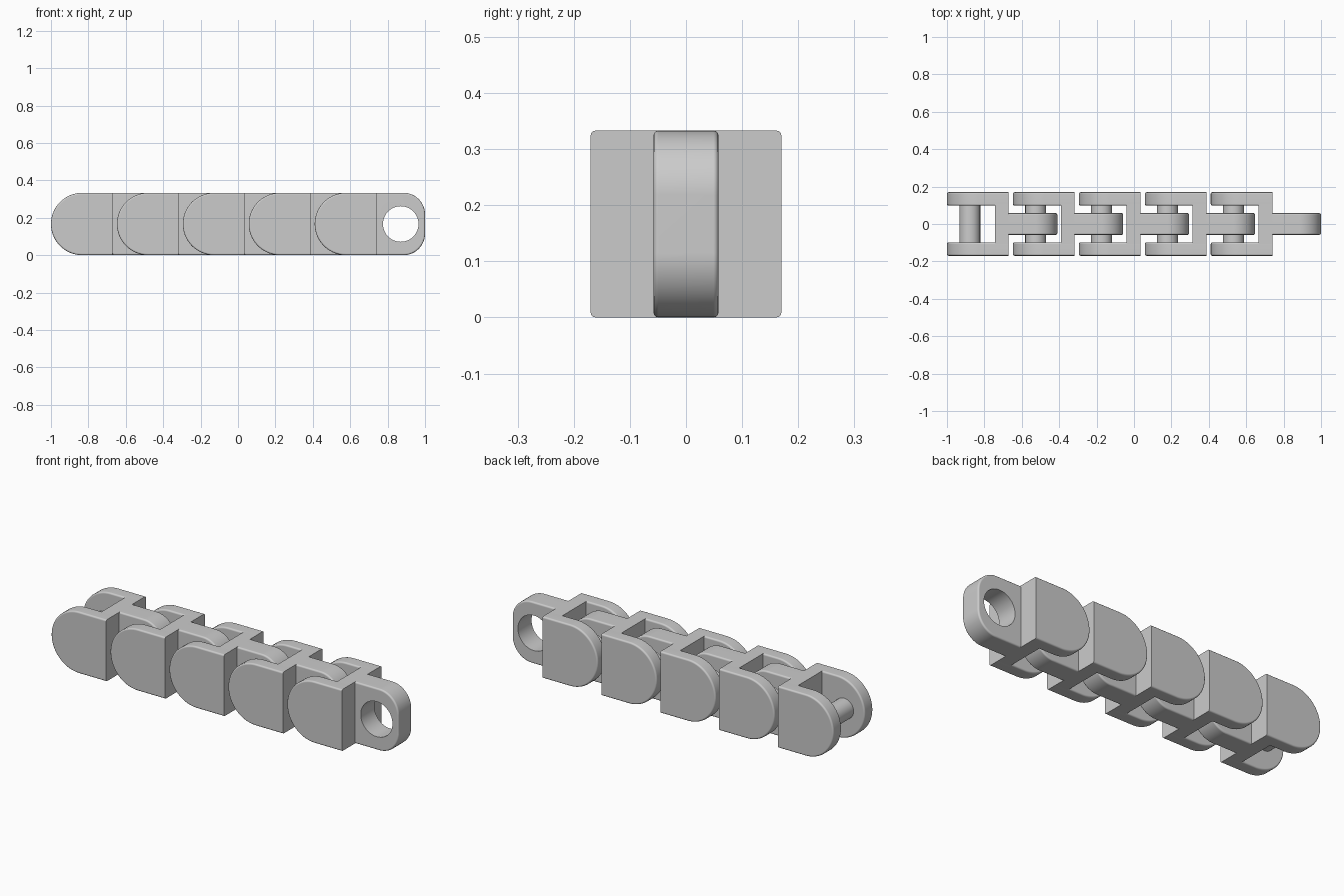
import bpy, bmesh, math
from mathutils import Matrix

cube = bpy.data.objects.get("Cube")
if cube:
    bpy.data.objects.remove(cube, do_unlink=True)

H = 0.333          # link height
PITCH = 0.3525     # spacing between links
LINKS = 5
HALF_W = 0.17      # half width of a link
CHEEK_IN = 0.098   # inner face of each cheek
TONGUE = 0.058     # half thickness of the tongue
BAR_X, BAR_END, TIP = 0.256, 0.33, 0.59
ROUND = 0.009      # softened rim

grey = bpy.data.materials.new("grey plastic")
grey.use_nodes = True
COLOUR = (0.6, 0.6, 0.6, 1)
grey.diffuse_color = COLOUR
grey.node_tree.nodes["Principled BSDF"].inputs["Base Color"].default_value = COLOUR


def finish(bm, name):
    bmesh.ops.recalc_face_normals(bm, faces=bm.faces)
    mesh = bpy.data.meshes.new(name)
    bm.to_mesh(mesh)
    bm.free()
    mesh.materials.append(grey)
    ob = bpy.data.objects.new(name, mesh)
    bpy.context.collection.objects.link(ob)
    bpy.ops.object.select_all(action="DESELECT")
    ob.select_set(True)
    bpy.context.view_layer.objects.active = ob
    bpy.ops.object.shade_smooth_by_angle(angle=math.radians(35))
    mod = ob.modifiers.new("even shading", "WEIGHTED_NORMAL")
    mod.keep_sharp = True
    return ob


def arc(cx, cz, r, start, end, steps):
    angles = [math.radians(start + (end - start) * i / steps) for i in range(steps + 1)]
    return [(cx + r * math.cos(a), cz + r * math.sin(a)) for a in angles]


def plate(name, outline, y0, y1, flat_x, hole=None):
    """Extrude an outline along y, with an optional hole, and soften its rim."""
    bm = bmesh.new()

    def loop(points):
        vs = [bm.verts.new((x, y0, z)) for x, z in points]
        return [bm.edges.new((v, vs[i - 1])) for i, v in enumerate(vs)]

    edges = loop(outline)
    if hole:
        edges += loop(hole)
    bmesh.ops.triangle_fill(bm, edges=edges, use_beauty=True)
    grown = bmesh.ops.extrude_face_region(bm, geom=bm.faces[:])["geom"]
    moved = [g for g in grown if isinstance(g, bmesh.types.BMVert)]
    bmesh.ops.translate(bm, verts=moved, vec=(0, y1 - y0, 0))
    bmesh.ops.recalc_face_normals(bm, faces=bm.faces)
    bmesh.ops.dissolve_limit(bm, angle_limit=0.001, verts=[], edges=[
        e for e in bm.edges if len(e.link_faces) == 2 and e.calc_face_angle() < 0.001])
    hole_pts = {(round(x, 4), round(z, 4)) for x, z in hole or []}

    def rim(e):
        a, b = (v.co for v in e.verts)
        on_end = all(abs(c.x - flat_x) < 1e-4 for c in (a, b))
        on_hole = (round(a.x, 4), round(a.z, 4)) in hole_pts
        return abs(a.y - b.y) < 1e-5 and e.calc_face_angle(0) > 1 and not on_end and not on_hole

    bmesh.ops.bevel(bm, geom=[e for e in bm.edges if rim(e)], offset=ROUND,
                    segments=3, profile=0.5, affect="EDGES", clamp_overlap=True)
    return finish(bm, name)


def bar(name, x0, x1, half_y):
    bm = bmesh.new()
    bmesh.ops.create_cube(bm, size=1)
    bmesh.ops.scale(bm, verts=bm.verts, vec=(x1 - x0, 2 * half_y, H))
    bmesh.ops.translate(bm, verts=bm.verts, vec=((x0 + x1) / 2, 0, H / 2))
    return finish(bm, name)


def pin(name, x, radius):
    bm = bmesh.new()
    bmesh.ops.create_cone(bm, cap_ends=True, segments=48, radius1=radius, radius2=radius,
                          depth=2 * CHEEK_IN + 0.02, matrix=Matrix.Rotation(math.pi / 2, 4, "X"))
    bmesh.ops.translate(bm, verts=bm.verts, vec=(x, 0, H / 2))
    return finish(bm, name)


# Outlines in x and z: a round-ended cheek and a round-cornered tongue
R = H / 2
C = 0.115
cheek = [(BAR_END, H)] + arc(R, R, R, 90, 270, 36) + [(BAR_END, 0)]
tongue = ([(BAR_END, 0)] + arc(TIP - C, C, C, -90, 0, 16)
          + arc(TIP - C, H - C, C, 0, 90, 16) + [(BAR_END, H)])
eye = arc(0.46, R, 0.095, 0, 352.5, 47)

# One link: two cheeks, a cross bar, a pin and an eyed tongue
parts = [
    plate("right_cheek", cheek, -HALF_W, -CHEEK_IN, BAR_END),
    plate("left_cheek", cheek, CHEEK_IN, HALF_W, BAR_END),
    bar("cross_bar", BAR_X, BAR_END, CHEEK_IN + ROUND),
    pin("hinge_pin", 0.122, 0.056),
    plate("eyed_tongue", tongue, -TONGUE, TONGUE, BAR_END, eye),
]

# Repeat the link along the chain
for i in range(LINKS):
    for part in parts:
        ob = part if i == 0 else part.copy()
        if i:
            bpy.context.collection.objects.link(ob)
            ob.name = f"{part.name.split('.')[0]}_{i + 1}"
        ob.location.x = -1 + i * PITCH
